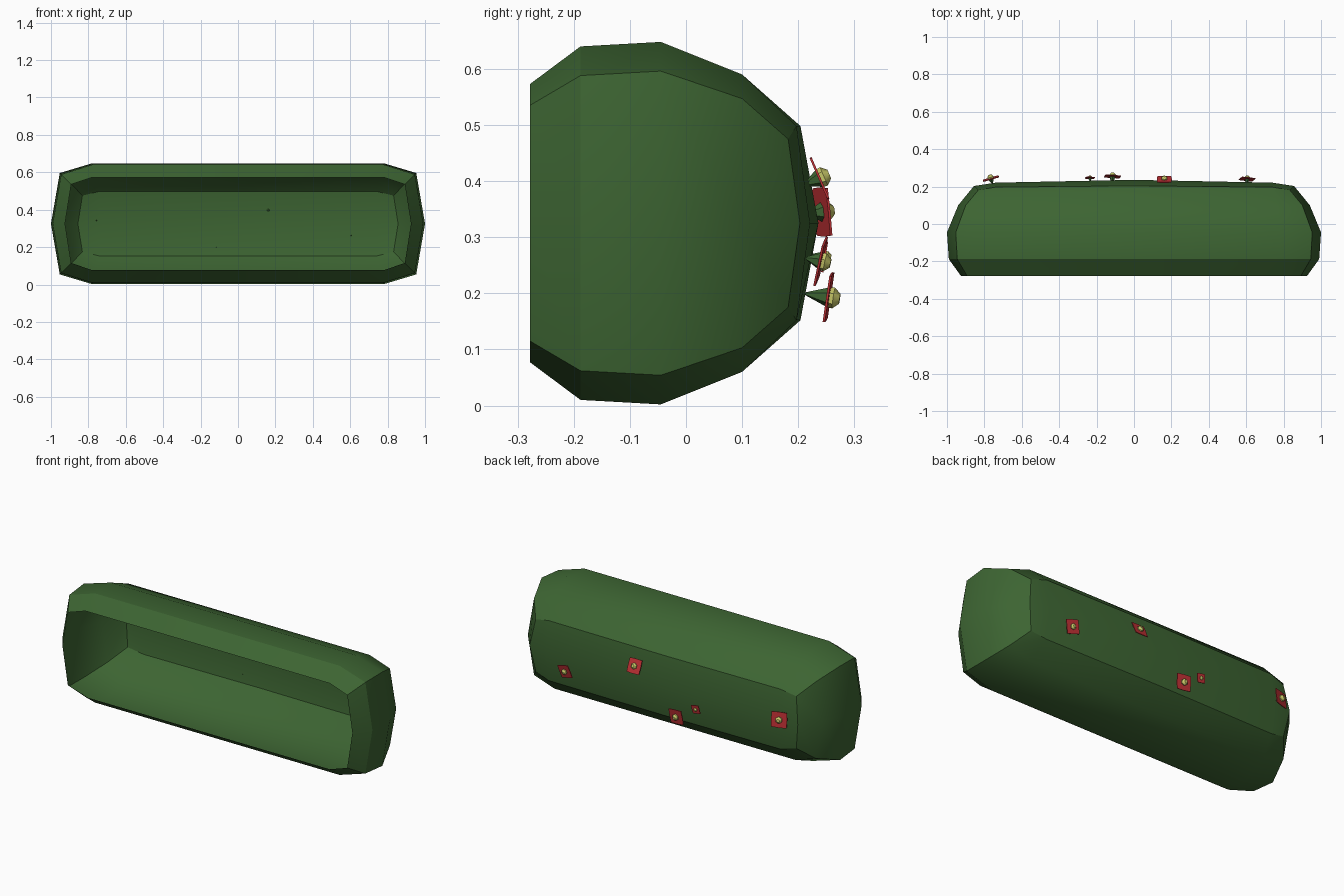
import bpy, bmesh, math
from mathutils import Vector, Matrix

if "Cube" in bpy.data.objects:
    bpy.data.objects.remove(bpy.data.objects["Cube"])


def material(name, rgb):
    m = bpy.data.materials.new(name)
    m.diffuse_color = (*rgb, 1)
    m.use_nodes = True
    m.node_tree.nodes["Principled BSDF"].inputs["Base Color"].default_value = m.diffuse_color
    return m


GREEN = material("hedge green", (0.046, 0.128, 0.032))
RED = material("petal red", (0.52, 0.03, 0.035))
YELLOW = material("flower yellow", (0.58, 0.58, 0.14))


def make_object(name, bm, mat, smooth=None):
    bmesh.ops.recalc_face_normals(bm, faces=bm.faces)
    mesh = bpy.data.meshes.new(name)
    bm.to_mesh(mesh)
    bm.free()
    mesh.materials.append(mat)
    ob = bpy.data.objects.new(name, mesh)
    bpy.context.collection.objects.link(ob)
    if smooth:
        bpy.ops.object.select_all(action='DESELECT')
        ob.select_set(True)
        bpy.context.view_layer.objects.active = ob
        bpy.ops.object.shade_smooth_by_angle(angle=math.radians(smooth))
    return ob


# Hedge shell, open at the front: y, end x, corner x, flat x, flat height, corner height
MID = 0.325
RINGS = [
    (-0.278, 0.925, 0.892, 0.78, 0.248, 0.210),
    (-0.188, 0.990, 0.945, 0.78, 0.315, 0.263),
    (-0.045, 1.000, 0.953, 0.78, 0.323, 0.271),
    (0.100, 0.940, 0.900, 0.77, 0.265, 0.222),
    (0.200, 0.856, 0.832, 0.74, 0.173, 0.150),
]


def ring_points(y, xe, xc, xf, hf, hc, last):
    yc = y - 0.018 if last else y      # last ring curves round at the corners
    ye = y + 0.003 if last else y
    yf = y - 0.003 if last else y
    ym = y + 0.004 if last else y
    quarter = [(0, ym, hf), (xf, yf, hf), (xc, yc, hc), (xe, ye, 0)]
    half = quarter + [(x, yy, -h) for x, yy, h in quarter[-2::-1]]
    return half + [(-x, yy, h) for x, yy, h in half[-2:0:-1]]


bm = bmesh.new()
loops = []
for i, r in enumerate(RINGS):
    pts = ring_points(*r, i == len(RINGS) - 1)
    loops.append([bm.verts.new((x, y, z + MID)) for x, y, z in pts])
n = len(loops[0])
for a, b in zip(loops, loops[1:]):
    for i in range(n):
        bm.faces.new((a[i], a[(i + 1) % n], b[(i + 1) % n], b[i]))

# slightly bulged back panel with a middle row of vertices
L = loops[-1]
right, centre, left = [bm.verts.new((x, y, MID)) for x, y in
                       ((0.74, 0.221), (0, 0.236), (-0.74, 0.221))]
for f in ((L[0], L[1], right, centre), (L[1], L[2], L[3], right),
          (right, L[3], L[4], L[5]), (centre, right, L[5], L[6]),
          (L[6], L[7], left, centre), (L[7], L[8], L[9], left),
          (left, L[9], L[10], L[11]), (centre, left, L[11], L[0])):
    bm.faces.new(f)
make_object("hedge_shell", bm, GREEN, 30)


# Flowers: green cone stem, square red petal plate, yellow dome
def flower(index, pos, normal, size, stem, spin):
    rot = Vector(normal).to_track_quat('Z', 'Y').to_matrix().to_4x4()
    place = Matrix.Translation(pos) @ rot @ Matrix.Rotation(math.radians(spin), 4, 'Z')
    rc = size * 0.40

    bm = bmesh.new()
    bmesh.ops.create_cone(bm, cap_ends=True, segments=6, radius1=0.001, radius2=rc,
                          depth=stem, matrix=place @ Matrix.Translation((0, 0, -stem / 2)))
    make_object(f"flower_stem_{index}", bm, GREEN)

    bm = bmesh.new()
    ring = []
    for k in range(8):
        a = math.radians(45 * k + 45)
        r = size * (1.3 if k % 2 == 0 else 0.96)
        ring.append(bm.verts.new(place @ Vector((r * math.cos(a), r * math.sin(a), -0.002))))
    face = bm.faces.new(ring)
    ext = bmesh.ops.extrude_face_region(bm, geom=[face])
    up = place.to_3x3() @ Vector((0, 0, 0.004))
    bmesh.ops.translate(bm, vec=up,
                        verts=[g for g in ext["geom"] if isinstance(g, bmesh.types.BMVert)])
    make_object(f"flower_petals_{index}", bm, RED)

    bm = bmesh.new()
    for r1, r2, z0, d in ((rc, rc * 1.05, 0, size * 0.2), (rc * 1.05, rc * 0.5, size * 0.2, size * 0.25)):
        bmesh.ops.create_cone(bm, cap_ends=True, segments=6, radius1=r1, radius2=r2, depth=d,
                              matrix=place @ Matrix.Translation((0, 0, z0 + d / 2)))
    make_object(f"flower_centre_{index}", bm, YELLOW, 50)


FLOWERS = [
    ((-0.765, 0.243, 0.345), (-0.28, 0.95, 0.10), 0.046, 0.032, 0),
    ((-0.235, 0.247, 0.265), (0.0, 0.97, -0.15), 0.026, 0.025, 10),
    ((-0.115, 0.254, 0.193), (0.05, 0.99, -0.15), 0.045, 0.046, 5),
    ((0.162, 0.238, 0.405), (0.0, 0.92, 0.40), 0.042, 0.032, 0),
    ((0.605, 0.240, 0.257), (0.05, 0.97, -0.22), 0.040, 0.030, 15),
]
for i, f in enumerate(FLOWERS, 1):
    flower(i, *f)
